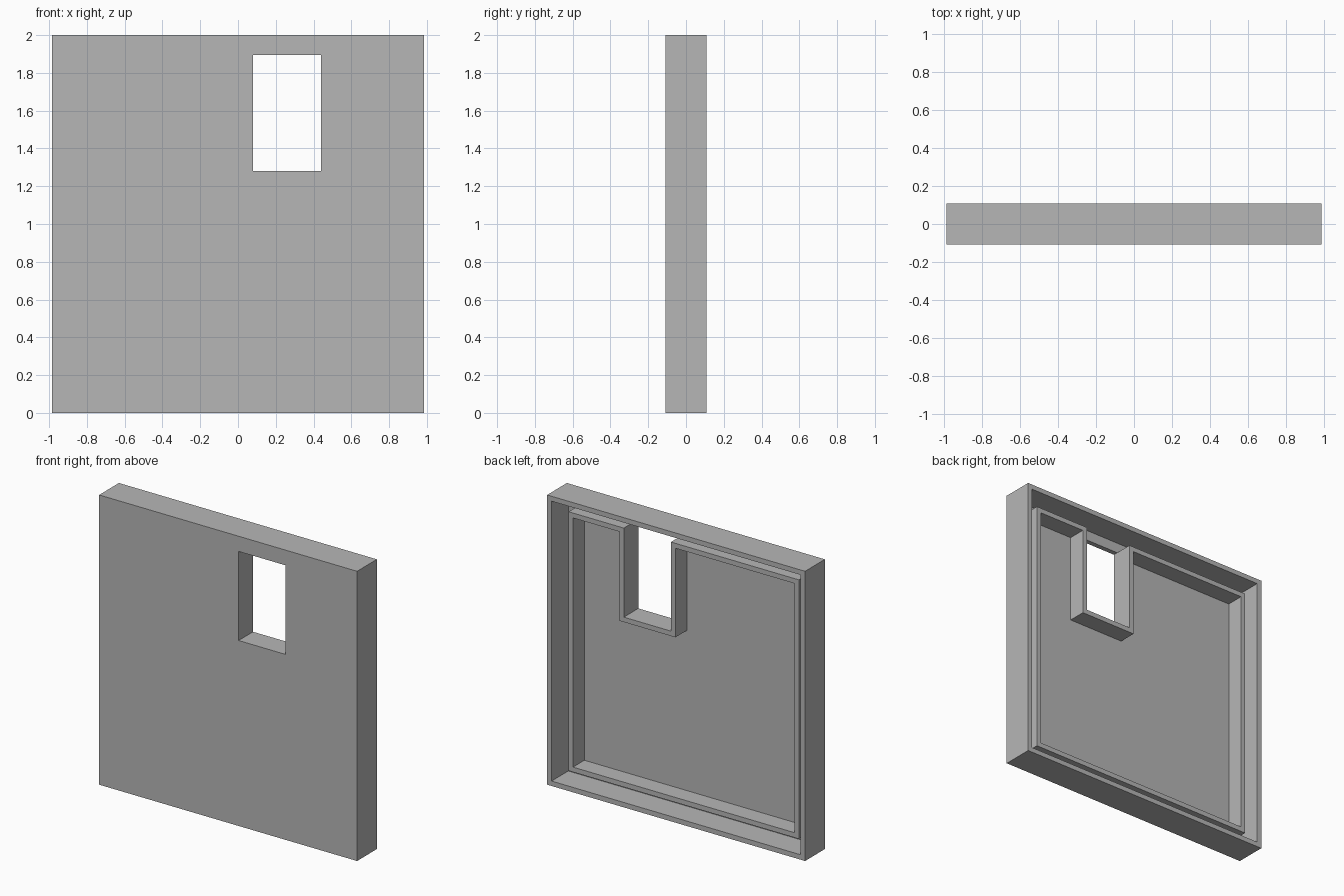
import bpy
import bmesh
from mathutils import Vector

if "Cube" in bpy.data.objects:
    bpy.data.objects.remove(bpy.data.objects["Cube"], do_unlink=True)

# Main dimensions
HALF_W, HALF_D, HEIGHT = 0.985, 0.108, 2.0
WALL = 0.034
FLOOR_Y = -HALF_D + WALL          # inside face of the front panel
RIB_Y = 0.05                      # back edge of the inner rib
RIB_X0, RIB_X1, RIB_Z0, RIB_Z1 = -0.897, 0.862, 0.107, 1.895
WIN_X0, WIN_X1, WIN_Z0 = 0.08, 0.44, 1.28

grey = bpy.data.materials.new("plain_grey")
grey.use_nodes = True
grey.diffuse_color = (0.47, 0.47, 0.47, 1)
grey.node_tree.nodes["Principled BSDF"].inputs["Base Color"].default_value = grey.diffuse_color


def add_object(name, bm):
    mesh = bpy.data.meshes.new(name)
    bm.to_mesh(mesh)
    bm.free()
    mesh.materials.append(grey)
    obj = bpy.data.objects.new(name, mesh)
    bpy.context.scene.collection.objects.link(obj)
    return obj


def box(name, low, high):
    low, high = Vector(low), Vector(high)
    bm = bmesh.new()
    bmesh.ops.create_cube(bm, size=1)
    bmesh.ops.scale(bm, vec=high - low, verts=bm.verts)
    bmesh.ops.translate(bm, vec=(low + high) / 2, verts=bm.verts)
    return add_object(name, bm)


def cut(target, cutter):
    cutter.hide_render = True
    mod = target.modifiers.new("cut", 'BOOLEAN')
    mod.operation, mod.solver, mod.object = 'DIFFERENCE', 'EXACT', cutter
    bpy.context.view_layer.objects.active = target
    bpy.ops.object.modifier_apply(modifier=mod.name)
    bpy.data.objects.remove(cutter, do_unlink=True)


# Front panel with its outer rim, hollowed from the back
panel = box("panel_shell", (-HALF_W, -HALF_D, 0), (HALF_W, HALF_D, HEIGHT))
cut(panel, box("hollow_cutter", (-HALF_W + WALL, FLOOR_Y, WALL),
               (HALF_W - WALL, 1, HEIGHT - WALL)))
cut(panel, box("window_cutter", (WIN_X0, -1, WIN_Z0), (WIN_X1, 1, RIB_Z1)))

# Inner rib: one outline that dips around the window, counter-clockwise in x, z
outline = [Vector(p) for p in (
    (RIB_X0, RIB_Z0), (RIB_X1, RIB_Z0), (RIB_X1, RIB_Z1), (WIN_X1, RIB_Z1),
    (WIN_X1, WIN_Z0), (WIN_X0, WIN_Z0), (WIN_X0, RIB_Z1), (RIB_X0, RIB_Z1))]


def inset(points, width):
    result = []
    for i, p in enumerate(points):
        a = (p - points[i - 1]).normalized()
        b = (points[(i + 1) % len(points)] - p).normalized()
        result.append(p + width * Vector((-a.y - b.y, a.x + b.x)))
    return result


bm = bmesh.new()
inner = inset(outline, WALL)
loops = [[bm.verts.new((p.x, y, p.y)) for p in pts]
         for pts, y in ((outline, FLOOR_Y), (outline, RIB_Y), (inner, RIB_Y), (inner, FLOOR_Y))]
count = len(outline)
for first, second in zip(loops, loops[1:]):
    for i in range(count):
        j = (i + 1) % count
        bm.faces.new((first[i], second[i], second[j], first[j]))
bm.normal_update()
# Turn the faces outward if the back edge points the wrong way
edge_face = next(f for f in bm.faces if all(v.co.y > FLOOR_Y + WALL for v in f.verts))
if edge_face.normal.y < 0:
    bmesh.ops.reverse_faces(bm, faces=bm.faces[:])
add_object("inner_rib", bm)
